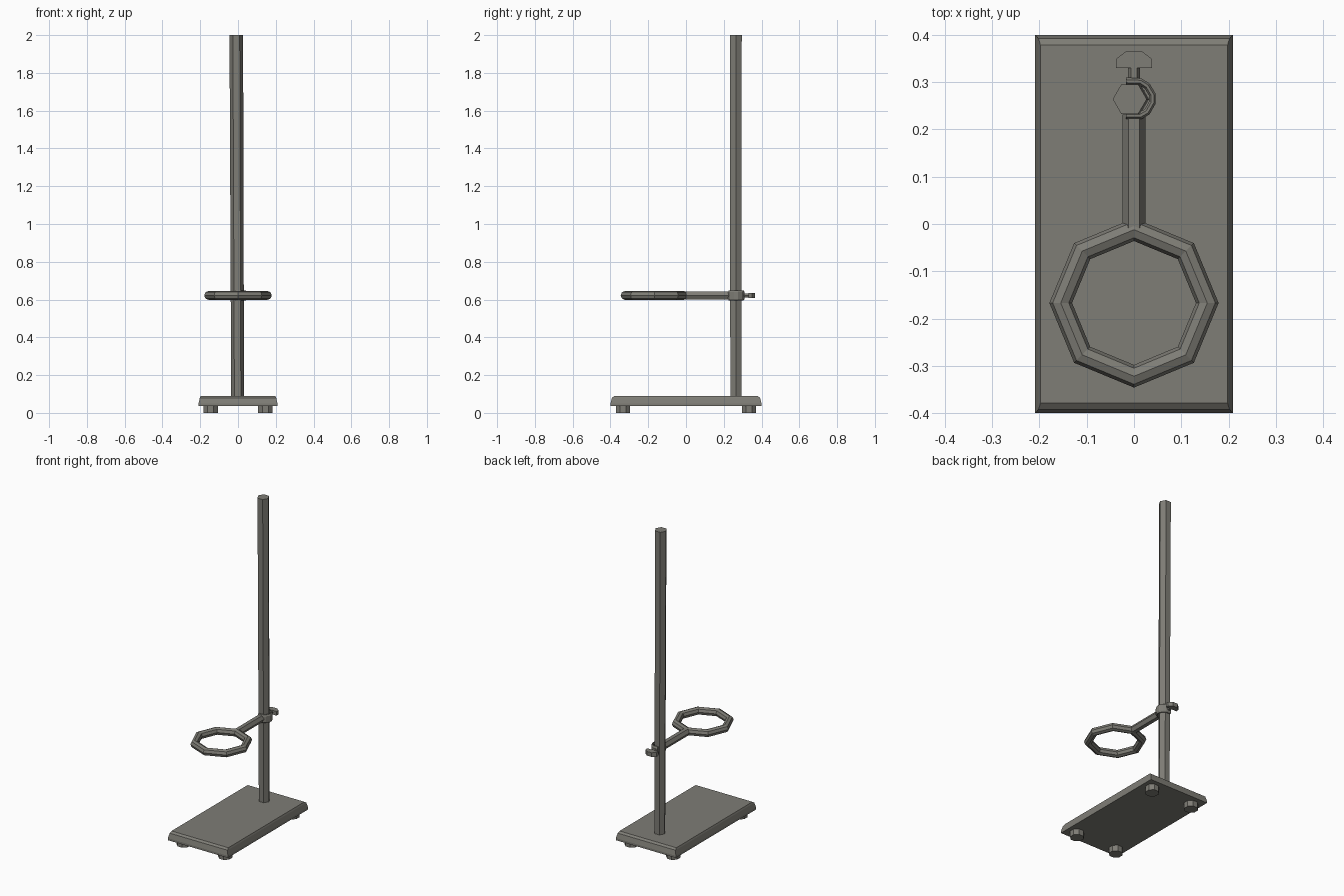
import bpy, bmesh, math
from mathutils import Vector

if "Cube" in bpy.data.objects:
    bpy.data.objects.remove(bpy.data.objects["Cube"])

metal = bpy.data.materials.new("warm grey metal")
metal.diffuse_color = (0.21, 0.205, 0.18, 1)
metal.use_nodes = True
metal.node_tree.nodes["Principled BSDF"].inputs["Base Color"].default_value = metal.diffuse_color


def loft(name, loops, closed=False):
    """Skin a list of equal-length vertex loops; cap the ends unless closed."""
    bm = bmesh.new()
    rings = [[bm.verts.new(p) for p in loop] for loop in loops]
    n = len(rings[0])
    pairs = list(zip(rings, rings[1:])) + ([(rings[-1], rings[0])] if closed else [])
    for a, b in pairs:
        for i in range(n):
            j = (i + 1) % n
            bm.faces.new((a[i], a[j], b[j], b[i]))
    if not closed:
        bm.faces.new(rings[0])
        bm.faces.new(rings[-1])
    bmesh.ops.recalc_face_normals(bm, faces=bm.faces)
    mesh = bpy.data.meshes.new(name)
    bm.to_mesh(mesh)
    bm.free()
    mesh.materials.append(metal)
    ob = bpy.data.objects.new(name, mesh)
    bpy.context.collection.objects.link(ob)
    return ob


def ngon(n, r, start=0.0):
    return [(r * math.cos(start + math.tau * i / n), r * math.sin(start + math.tau * i / n))
            for i in range(n)]


def rod_z(name, n, x, y, levels, start=0.0):
    """Upright prism; levels are (z, radius, x shift)."""
    return loft(name, [[(x + dx + u, y + v, z) for u, v in ngon(n, r, start)]
                       for z, r, dx in levels])


def rod_y(name, n, r, z, y0, y1):
    return loft(name, [[(u, y, z + v) for u, v in ngon(n, r)] for y in (y0, y1)])


# Base plate with sloped sides and a bevelled top edge
loft("base_plate", [[(sx * hx, sy * hy, z) for sx, sy in ((-1, -1), (1, -1), (1, 1), (-1, 1))]
                    for z, hx, hy in ((0.037, 0.209, 0.4), (0.05, 0.209, 0.4),
                                      (0.08, 0.202, 0.392), (0.09, 0.198, 0.379))])

# Four feet
for sx, side in ((-1, "left"), (1, "right")):
    for sy, end in ((-1, "front"), (1, "back")):
        rod_z(f"foot_{end}_{side}", 8, sx * 0.145, sy * 0.334,
              ((0, 0.041, 0), (0.042, 0.041, 0)), math.pi / 8)

# Slightly leaning hexagonal upright
rod_z("upright_rod", 6, 0, 0.264, ((0.08, 0.034, -0.002), (2.0, 0.036, -0.009)))

# Octagonal support ring
ZC = 0.622
loops = []
for cx, cy in ngon(8, 1):
    loops.append([(cx * (0.155 + u), -0.167 + cy * (0.155 + u), ZC + v)
                  for u, v in ngon(8, 0.024)])
loft("support_ring", loops, closed=True)

# Arm joining ring to clamp
rod_y("ring_arm", 6, 0.024, ZC, -0.01, 0.232)

# C-shaped clamp wrapped around the right side of the rod
outer = [(-0.017, 0.222), (0.016, 0.222), (0.033, 0.232), (0.046, 0.255),
         (0.046, 0.275), (0.033, 0.297), (0.016, 0.308), (-0.017, 0.310)]
inner = [(-0.017, 0.236), (0.011, 0.236), (0.023, 0.243), (0.032, 0.259),
         (0.032, 0.271), (0.023, 0.286), (0.011, 0.294), (-0.017, 0.294)]
section = [(0, -0.018), (0.3, -0.026), (0.7, -0.026), (1, -0.018),
           (1, 0.018), (0.7, 0.026), (0.3, 0.026), (0, 0.018)]
loops = []
for a, b in zip(outer, inner):
    a, b = Vector(a), Vector(b)
    loops.append([(*a.lerp(b, t), ZC + h) for t, h in section])
loft("clamp", loops)

# Thumbscrew: shaft and flat chamfered head
rod_y("screw_shaft", 6, 0.013, ZC, 0.29, 0.335)
head = [(-0.038, 0.330), (0.038, 0.330), (0.038, 0.349),
        (0.016, 0.366), (-0.016, 0.366), (-0.038, 0.349)]
loft("screw_head", [[(x, y, ZC + h) for x, y in head] for h in (-0.013, 0.013)])
